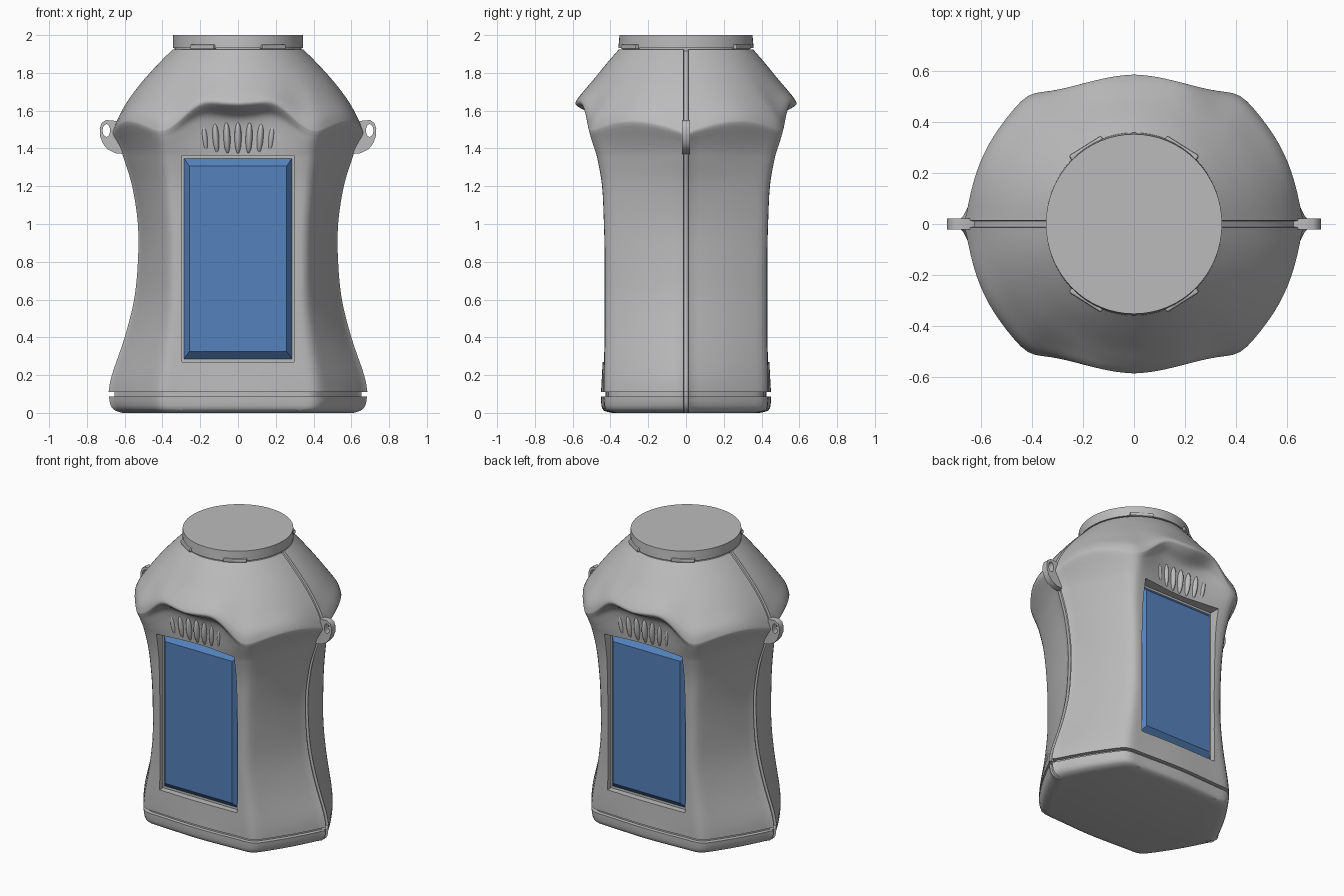
import bpy, bmesh, math
from mathutils import Vector

cube = bpy.data.objects.get("Cube")
if cube:
    bpy.data.objects.remove(cube, do_unlink=True)


def material(name, color):
    m = bpy.data.materials.new(name)
    m.diffuse_color = (*color, 1)
    m.use_nodes = True
    m.node_tree.nodes["Principled BSDF"].inputs["Base Color"].default_value = (*color, 1)
    return m


GREY = material("shell grey", (0.5, 0.5, 0.5))
BLUE = material("panel blue", (0.09, 0.22, 0.5))


def activate(ob):
    bpy.ops.object.select_all(action='DESELECT')
    ob.select_set(True)
    bpy.context.view_layer.objects.active = ob


def smooth(ob, angle=35):
    activate(ob)
    bpy.ops.object.shade_smooth_by_angle(angle=math.radians(angle))


def finish(name, bm, mat=GREY):
    bmesh.ops.recalc_face_normals(bm, faces=bm.faces)
    me = bpy.data.meshes.new(name)
    bm.to_mesh(me)
    bm.free()
    me.materials.append(mat)
    ob = bpy.data.objects.new(name, me)
    bpy.context.collection.objects.link(ob)
    return ob


def ease(t):
    t = max(0, min(1, t))
    return t * t * (3 - 2 * t)


STEPS = 14


def section(z, side, cx, cy, front, rnd, lift):
    """Quarter ring from the side seam over the corner to the front centre."""
    bulge = 0.012 + 0.035 * lift
    pts = []
    for i in range(2 * STEPS + 1):
        s = i / STEPS
        if s <= 1:
            x = side + (cx - side) * s + bulge * math.sin(math.pi * s)
            y = cy * s + bulge * 0.5 * math.sin(math.pi * s)
            dz = 0.06 * math.sin(math.pi * s)
        else:
            x, y = cx * (2 - s), cy + (front - cy) * ease(s - 1)
            dz = 0.155 * ease((s - 1) / 0.6) - 0.015 * ease((s - 1.5) * 2)
        a = s * math.pi / 4
        x += (side * math.cos(a) - x) * rnd
        y += (front * math.sin(a) - y) * rnd
        pts.append(Vector((x, y, z + dz * lift)))
    for _ in range(2):      # round the corner off
        pts = [pts[0]] + [(pts[i - 1] + pts[i] * 2 + pts[i + 1]) / 4
                          for i in range(1, len(pts) - 1)] + [pts[-1]]
    # groove along the side seam
    inner = [Vector((side - 0.02, 0, z)), Vector((side - 0.018, 0.011, z))]
    pts[0] = Vector((side, 0.014, pts[0].z))
    return inner + pts


def full_ring(q):
    half = q + [Vector((-p.x, p.y, p.z)) for p in reversed(q[:-1])]
    return half + [Vector((p.x, -p.y, p.z)) for p in reversed(half[1:-1])]


def refine(keys, n):
    """Catmull-Rom interpolation of the key rows."""
    out = []
    for i in range(len(keys) - 1):
        p = [keys[max(0, min(len(keys) - 1, i + k))] for k in (-1, 0, 1, 2)]
        for j in range(n):
            t = j / n
            out.append([b + 0.5 * t * (c - a + t * (2 * a - 5 * b + 4 * c - d
                        + t * (3 * (b - c) + d - a))) for a, b, c, d in zip(*p)])
    return out + [keys[-1]]


def loft(name, keys, n=1):
    bm = bmesh.new()
    rings = [[bm.verts.new(p) for p in full_ring(section(*k))] for k in refine(keys, n)]
    for a, b in zip(rings, rings[1:]):
        for i in range(len(a)):
            j = (i + 1) % len(a)
            bm.faces.new((a[i], a[j], b[j], b[i]))
    bm.faces.new(rings[0])
    bm.faces.new(rings[-1])
    return finish(name, bm)


def frustum(name, hx, z0, z1, y0, y1, inset_x, inset_z, sign, mat):
    bm = bmesh.new()
    rows = [[bm.verts.new((x * (hx - ix), sign * y, zz)) for x, zz in
             ((-1, z0 + iz), (1, z0 + iz), (1, z1 - iz), (-1, z1 - iz))]
            for y, ix, iz in ((y0, 0, 0), (y1, inset_x, inset_z))]
    for i in range(4):
        j = (i + 1) % 4
        bm.faces.new((rows[0][i], rows[0][j], rows[1][j], rows[1][i]))
    bm.faces.new(rows[0])
    bm.faces.new(rows[1])
    return finish(name, bm, mat)


# Body shell: height, side, corner x, corner y, front, roundness, brow lift
body = loft("body_shell", [
    (0.11, 0.685, 0.42, 0.435, 0.45, 0, 0),
    (0.2, 0.668, 0.41, 0.435, 0.445, 0, 0),
    (0.4, 0.60, 0.38, 0.43, 0.435, 0, 0),
    (0.6, 0.55, 0.36, 0.43, 0.43, 0, 0),
    (0.8, 0.53, 0.36, 0.43, 0.43, 0, 0),
    (1.0, 0.53, 0.365, 0.435, 0.43, 0, 0),
    (1.2, 0.56, 0.38, 0.445, 0.435, 0, 0),
    (1.34, 0.603, 0.395, 0.47, 0.44, 0, 0),
    (1.39, 0.62, 0.40, 0.485, 0.445, 0, 0.15),
    (1.43, 0.64, 0.405, 0.50, 0.45, 0, 0.5),
    (1.455, 0.655, 0.41, 0.508, 0.475, 0, 0.8),
    (1.475, 0.664, 0.415, 0.512, 0.55, 0, 0.95),
    (1.495, 0.66, 0.415, 0.512, 0.585, 0, 1),
    (1.56, 0.635, 0.41, 0.50, 0.572, 0.1, 0.75),
    (1.65, 0.585, 0.38, 0.46, 0.54, 0.4, 0.4),
    (1.75, 0.51, 0.35, 0.40, 0.49, 0.8, 0.1),
    (1.85, 0.42, 0.30, 0.31, 0.42, 1, 0),
    (1.925, 0.345, 0.25, 0.25, 0.355, 1, 0)], 4)

# Base foot and the recessed core between foot and shell
foot = loft("base_foot", [
    (0.0, 0.61, 0.37, 0.37, 0.39, 0, 0),
    (0.012, 0.65, 0.40, 0.42, 0.435, 0, 0),
    (0.04, 0.675, 0.415, 0.432, 0.448, 0, 0),
    (0.088, 0.683, 0.42, 0.435, 0.45, 0, 0)], 2)
core = loft("base_core", [
    (0.07, 0.655, 0.40, 0.41, 0.425, 0, 0),
    (0.13, 0.655, 0.40, 0.41, 0.425, 0, 0)])
smooth(foot)
smooth(core)

for sign, side in ((-1, "front"), (1, "back")):
    # Pocket cut into the shell for the panel
    cutter = frustum("pocket_cutter", 0.297, 0.27, 1.362, 0.395, 0.7, 0, 0, sign, GREY)
    cutter.hide_render = True
    mod = body.modifiers.new("pocket", 'BOOLEAN')
    mod.operation, mod.object = 'DIFFERENCE', cutter
    activate(body)
    bpy.ops.object.modifier_apply(modifier=mod.name)
    bpy.data.objects.remove(cutter, do_unlink=True)
    frustum(side + "_panel", 0.29, 0.28, 1.353, 0.39, 0.432, 0.032, 0.045, sign, BLUE)

    # Grille vanes fanned out beneath the brow
    for i in range(9):
        t = (i - 4) / 4
        bpy.ops.mesh.primitive_uv_sphere_add(
            segments=12, ring_count=8, location=(0.235 * t, sign * 0.445, 1.455),
            rotation=(sign * -0.12, 0.15 * t, 0))
        vane = bpy.context.object
        vane.name = side + "_grille_vane"
        vane.scale = (0.019, 0.03, 0.085)
        vane.data.materials.append(GREY)
        smooth(vane, 60)

    # Small locking tabs at the rim of the cap
    for x in (-1, 1):
        bpy.ops.mesh.primitive_cube_add(
            size=1, location=(x * 0.185, sign * 0.295, 1.938),
            rotation=(0, 0, -sign * x * 0.56))
        tab = bpy.context.object
        tab.name = side + "_cap_tab"
        tab.scale = (0.15, 0.03, 0.026)
        tab.data.materials.append(GREY)
        activate(tab)
        bpy.ops.object.transform_apply(location=False, rotation=False, scale=True)
        bev = tab.modifiers.new("round", 'BEVEL')
        bev.width, bev.segments = 0.008, 2

smooth(body, 40)

# Cap, slightly wider at its lower rim
bm = bmesh.new()
bmesh.ops.create_cone(bm, cap_ends=True, segments=64, radius1=0.358, radius2=0.352, depth=0.068)
for v in bm.verts:
    v.co.x *= 0.345 / (0.358 if v.co.z < 0 else 0.352)
    v.co.z += 1.966
smooth(finish("top_cap", bm))
bpy.ops.mesh.primitive_cylinder_add(vertices=64, radius=0.335, depth=0.03, location=(0, 0, 1.925))
bpy.context.object.name = "cap_neck"
bpy.context.object.data.materials.append(GREY)
smooth(bpy.context.object)

# Strap lugs with an eyelet on each side
outline = [(0.60, 1.53), (0.66, 1.548), (0.70, 1.55), (0.722, 1.535), (0.732, 1.505),
           (0.73, 1.465), (0.715, 1.425), (0.69, 1.395), (0.65, 1.375), (0.60, 1.37)]
hole = [(0.697 + 0.02 * math.cos(k * math.pi / 8), 1.495 + 0.034 * math.sin(k * math.pi / 8))
        for k in range(16)]
for sign, side in ((-1, "right"), (1, "left")):
    cu = bpy.data.curves.new(side + "_lug", 'CURVE')
    cu.dimensions, cu.fill_mode, cu.extrude = '2D', 'BOTH', 0.022
    for loop in (outline, hole):
        sp = cu.splines.new('POLY')
        sp.points.add(len(loop) - 1)
        for p, (x, z) in zip(sp.points, loop):
            p.co = (sign * x, z, 0, 1)
        sp.use_cyclic_u = True
    lug = bpy.data.objects.new(side + "_lug", cu)
    bpy.context.collection.objects.link(lug)
    lug.rotation_euler.x = math.pi / 2
    cu.materials.append(GREY)
    activate(lug)
    bpy.ops.object.convert(target='MESH')
    smooth(bpy.context.object, 40)
